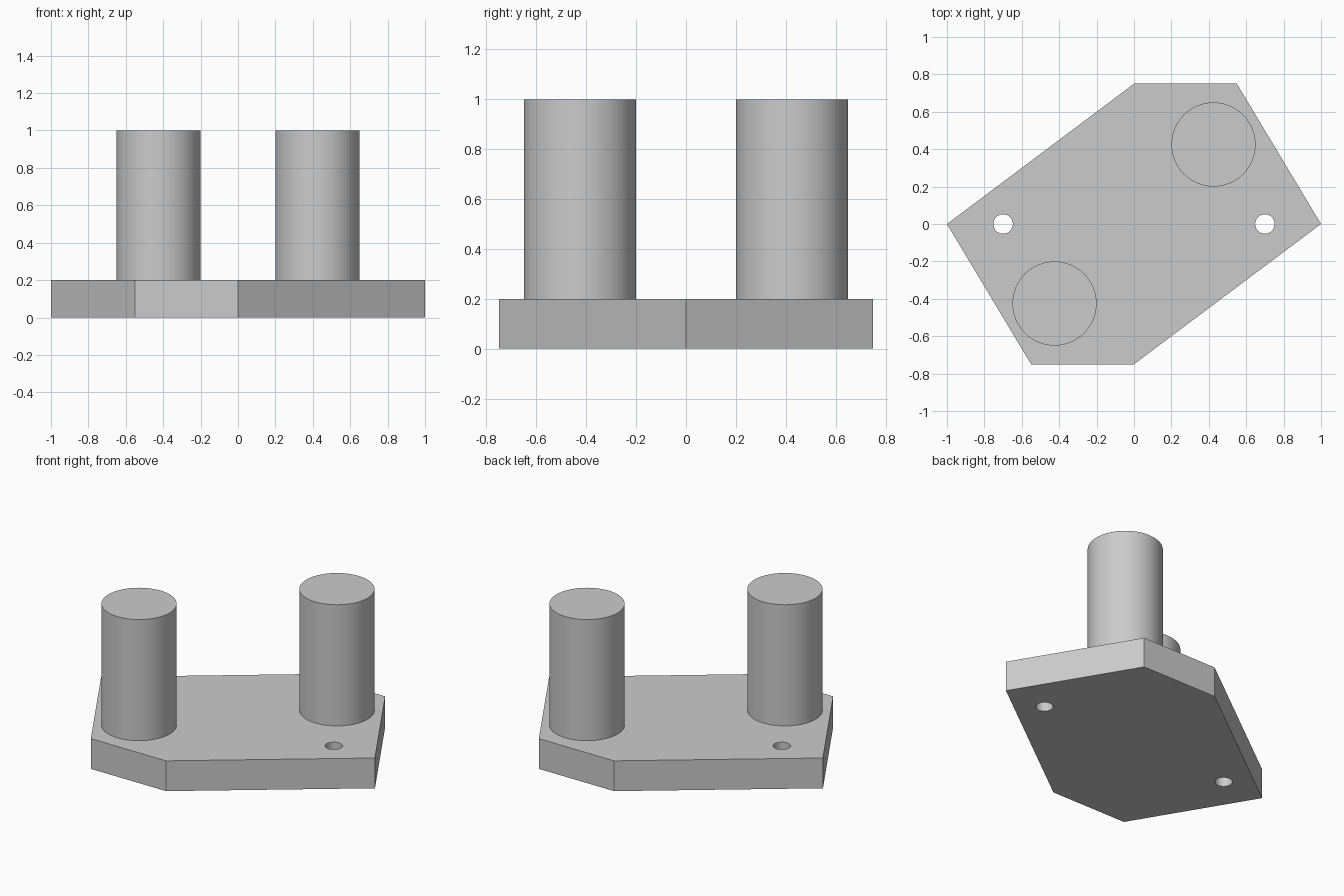
import bpy
import bmesh
import math

if "Cube" in bpy.data.objects:
    bpy.data.objects.remove(bpy.data.objects["Cube"])

PLATE_H = 0.2
TOP = 1.0

grey = bpy.data.materials.new("light_grey")
grey.diffuse_color = (0.6, 0.6, 0.6, 1)
grey.use_nodes = True
grey.node_tree.nodes["Principled BSDF"].inputs["Base Color"].default_value = grey.diffuse_color


def cylinder(name, x, y, radius, z0, z1, sides=64):
    bpy.ops.mesh.primitive_cylinder_add(
        vertices=sides, radius=radius, depth=z1 - z0, location=(x, y, (z0 + z1) / 2))
    ob = bpy.context.object
    ob.name = name
    ob.data.materials.append(grey)
    return ob


def smooth(ob):
    bpy.ops.object.select_all(action='DESELECT')
    ob.select_set(True)
    bpy.context.view_layer.objects.active = ob
    bpy.ops.object.shade_smooth_by_angle(angle=math.radians(30))


# Six-sided base plate: half outline, repeated by a half turn
half = [(1, 0), (0.55, 0.75), (0, 0.75)]
outline = half + [(-x, -y) for x, y in half]
bm = bmesh.new()
face = bm.faces.new([bm.verts.new((x, y, 0)) for x, y in outline])
ext = bmesh.ops.extrude_face_region(bm, geom=[face])
bmesh.ops.translate(bm, vec=(0, 0, PLATE_H),
                    verts=[v for v in ext["geom"] if isinstance(v, bmesh.types.BMVert)])
bmesh.ops.recalc_face_normals(bm, faces=bm.faces)
mesh = bpy.data.meshes.new("base_plate")
bm.to_mesh(mesh)
bm.free()
plate = bpy.data.objects.new("base_plate", mesh)
mesh.materials.append(grey)
bpy.context.collection.objects.link(plate)

for side, label in ((-1, "left"), (1, "right")):
    # Bolt hole through the plate
    cutter = cylinder(f"{label}_hole_cutter", side * 0.7, 0, 0.052, -0.1, PLATE_H + 0.1, 48)
    cutter.hide_render = True
    bpy.context.view_layer.objects.active = plate
    mod = plate.modifiers.new(f"{label}_hole", 'BOOLEAN')
    mod.operation = 'DIFFERENCE'
    mod.solver = 'EXACT'
    mod.object = cutter
    bpy.ops.object.modifier_apply(modifier=mod.name)
    bpy.data.objects.remove(cutter)

    # Upright post
    smooth(cylinder(f"{label}_post", side * 0.425, side * 0.425, 0.225, PLATE_H, TOP))

smooth(plate)
